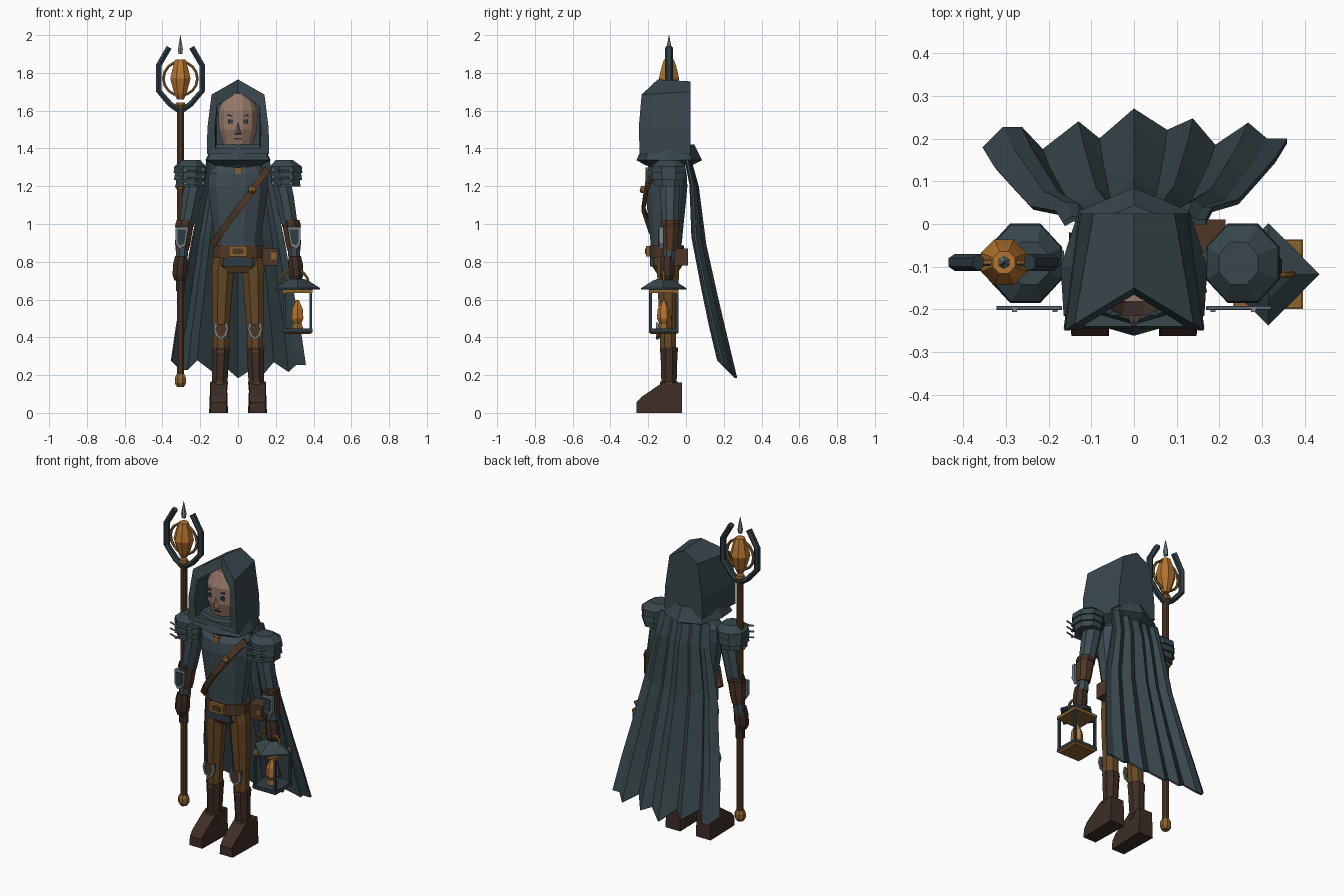
import bpy, bmesh, math
from mathutils import Vector as V

cube = bpy.data.objects.get("Cube")
if cube:
    bpy.data.objects.remove(cube)


def mat(name, hexcol):
    rgb = [int(hexcol[i:i + 2], 16) / 255 for i in (0, 2, 4)]
    col = [c / 12.92 if c < 0.04 else ((c + 0.055) / 1.055) ** 2.4 for c in rgb] + [1]
    m = bpy.data.materials.new(name)
    m.use_nodes = True
    m.diffuse_color = col
    m.node_tree.nodes["Principled BSDF"].inputs["Base Color"].default_value = col
    return m


cloth, tunic = mat("dark teal cloth", "38474c"), mat("slate tunic", "3e4c53")
iron, steel = mat("dark iron", "2f3c43"), mat("pale steel", "74848c")
gold, amber = mat("old gold", "8a6230"), mat("amber", "b5742f")
wool, leather = mat("tan wool", "664826"), mat("brown leather", "4f3727")
boot_hide, skin = mat("boot hide", "3e2d25"), mat("skin", "97796a")


def loft(name, rings, m, closed=False, caps=True):
    """Skin a list of equal closed rings."""
    bm = bmesh.new()
    vs = [[bm.verts.new(p) for p in r] for r in rings]
    n = len(vs[0])
    for a, b in zip(vs, vs[1:] + (vs[:1] if closed else [])):
        for i in range(n):
            bm.faces.new((a[i], a[(i + 1) % n], b[(i + 1) % n], b[i]))
    if caps and not closed:
        bm.faces.new(vs[0])
        bm.faces.new(vs[-1])
    bmesh.ops.recalc_face_normals(bm, faces=bm.faces)
    me = bpy.data.meshes.new(name)
    bm.to_mesh(me)
    bm.free()
    me.materials.append(m)
    ob = bpy.data.objects.new(name, me)
    bpy.context.collection.objects.link(ob)
    return ob


def stack(name, rows, m, y=-0.09, n=8, squash=1.0, turn=0.5):
    """Upright form from rows of (z, centre x, radius)."""
    ang = [(i + turn) * math.tau / n for i in range(n)]
    return loft(name, [[V((x + r * math.cos(a), y + r * squash * math.sin(a), z)) for a in ang]
                       for z, x, r in rows], m)


def sweep(name, pts, w, m, h=None, n=6, ref=(0, 1, 0), closed=False):
    """Bar or band along a path; w lies in the path plane, h along ref."""
    pts, k, h = [V(p) for p in pts], len(pts), h or w
    rings = []
    for i, p in enumerate(pts):
        a = pts[i - 1] if i or closed else p
        b = pts[(i + 1) % k] if closed or i < k - 1 else p
        t = (b - a).normalized()
        side = t.cross(V(ref)).normalized()
        up = side.cross(t)
        rings.append([p + side * w * math.cos((j + .5) * math.tau / n)
                      + up * h * math.sin((j + .5) * math.tau / n) for j in range(n)])
    return loft(name, rings, m, closed)


def plate(name, outline, y0, y1, m):
    """Flat x-z outline given thickness in y."""
    return loft(name, [[V((x, y, z)) for x, z in outline] for y in (y0, y1)], m)


def rect(x, z, w, h):
    return [(x - w, z - h), (x + w, z - h), (x + w, z + h), (x - w, z + h)]


def box(name, c, s, m):
    return plate(name, rect(c[0], c[2], s[0], s[2]), c[1] - s[1], c[1] + s[1], m)


# Torso, belt and hips
stack("tunic_body", [(.82, 0, .12), (.9, 0, .122), (1.0, 0, .137), (1.1, 0, .152), (1.2, 0, .166),
                     (1.27, 0, .16), (1.32, 0, .11), (1.38, 0, .07)], tunic, -.105, 12, .7)
stack("hips", [(.74, 0, .09), (.78, 0, .13), (.84, 0, .125)], wool, -.1, 10, .62)
stack("belt", [(.82, 0, .138), (.885, 0, .138)], leather, -.1, 12, .68)
plate("tunic_hem", rect(0, .797, .08, .022), -.19, -.17, iron)
plate("belt_buckle", rect(0, .855, .048, .028), -.212, -.19, gold)
plate("belt_buckle_inset", rect(0, .855, .03, .014), -.216, -.212, leather)
box("belt_pouch", (.17, -.03, .825), (.045, .04, .045), leather)
box("pouch_clasp", (.19, -.072, .83), (.014, .005, .018), gold)
sweep("chest_strap", [(.155, -.15, 1.29), (.085, -.21, 1.19), (0, -.226, 1.08), (-.08, -.19, .97),
                      (-.135, -.14, .89)], .024, leather, .014, 4)
stack("strap_buckle", [(1.165, .075, .016), (1.175, .075, .024), (1.2, .075, .016)], gold, -.222, 6)
plate("neck_clasp", [(-.02, 1.3), (.02, 1.3), (.015, 1.27), (0, 1.26), (-.015, 1.27)], -.215, -.17, gold)

# Head and face
stack("head", [(1.38, 0, .045), (1.42, 0, .08), (1.5, 0, .105), (1.6, 0, .107), (1.69, 0, .07)],
      skin, -.12, 12, .92)
loft("nose", [[V((-.018, -.21, 1.475)), V((.018, -.21, 1.475)), V((0, -.21, 1.55))],
              [V((-.005, -.238, 1.485)), V((.005, -.238, 1.485)), V((0, -.225, 1.51))]], skin)
plate("mouth", rect(0, 1.452, .02, .004), -.206, -.198, boot_hide)

# Hood: outer shell, rim and hollow inside
def arch(half):
    return [V(p) for p in half] + [V((-x, y, z)) for x, y, z in half[:0:-1]]


loft("hood", [arch(r) for r in (
    [(0, .025, 1.755), (.095, .025, 1.7), (.125, .025, 1.5), (.13, .025, 1.37)],
    [(0, -.15, 1.765), (.14, -.235, 1.685), (.162, -.25, 1.51), (.165, -.245, 1.37)],
    [(0, -.165, 1.7), (.112, -.235, 1.625), (.122, -.247, 1.51), (.118, -.24, 1.4)],
    [(0, -.1, 1.7), (.11, -.1, 1.625), (.115, -.1, 1.51), (.115, -.1, 1.4)])], cloth)
hem = arch([(0, -.262, 0), (.165, -.215, 0), (.172, -.1, 0), (.13, .03, 0), (0, .085, 0)])
loft("hood_collar", [[V((p.x * k, (p.y + .1) * k - .1, z)) for p in hem]
                     for z, k in ((1.31, .7), (1.338, 1), (1.42, .78))], cloth)
stack("scarf", [(1.29, 0, .1), (1.32, 0, .125), (1.36, 0, .11)], cloth, -.105, 10, .85)

# Pleated cape: columns of (spread, hem depth), rows of (height, depth, half width, pleat)
columns = [(-1, .175), (-.87, .222), (-.75, .222), (-.61, .17), (-.37, .235), (-.23, .195), (0, .265),
           (.22, .215), (.39, .242), (.54, .18), (.76, .232), (.88, .195), (1.02, .195)]
rows = [(1.34, .015, .165, .25), (1.2, .05, .18, .4), (.9, .08, .24, .7), (.6, .143, .29, .85),
        (.4, .188, .325, .95), (.2, .235, .352, 1)]
bm = bmesh.new()
grid = []
for z, y, w, k in rows:
    drop = (1.34 - z) / 1.14
    grid.append([bm.verts.new((u * w, y + (d - .235) * k, z + drop * (.25 - d))) for u, d in columns])
for a, b in zip(grid, grid[1:]):
    for i in range(len(a) - 1):
        bm.faces.new((a[i], b[i], b[i + 1], a[i + 1]))
cape_mesh = bpy.data.meshes.new("cape")
bm.to_mesh(cape_mesh)
bm.free()
cape_mesh.materials.append(cloth)
cape = bpy.data.objects.new("cape", cape_mesh)
bpy.context.collection.objects.link(cape)
thick = cape.modifiers.new("thickness", "SOLIDIFY")
thick.thickness, thick.offset = .012, 0

# Paired parts
for s, side in ((1, "left_"), (-1, "right_")):
    def pair(rows):
        return [(z, s * x, r) for z, x, r in rows]

    def flip(outline):
        return [(s * x, z) for x, z in outline]

    # Eyes and brows
    plate(side + "eye", rect(s * .04, 1.542, .013, .011), -.214, -.205, iron)
    plate(side + "brow", flip([(.022, 1.568), (.056, 1.572), (.056, 1.58), (.022, 1.576)]), -.214, -.205, iron)
    # Leg, knee and boot
    stack(side + "leg", pair([(.84, .072, .06), (.76, .08, .064), (.6, .086, .056), (.45, .09, .047),
                              (.32, .092, .045)]), wool, -.095)
    stack(side + "boot_shaft", pair([(.12, .098, .046), (.17, .096, .044), (.3, .092, .048), (.345, .092, .052)]),
          boot_hide)
    stack(side + "boot_strap", pair([(.15, .1, .052), (.165, .1, .05)]), leather)
    foot = [(-.02, 0, .05), (-.02, .16, .044), (-.125, .16, .042), (-.235, .085, .042), (-.262, .055, .04),
            (-.262, 0, .044)]
    loft(side + "boot_foot", [[V((s * .103 + e * w, y, z)) for y, z, w in foot] for e in (-1, 1)], boot_hide)
    plate(side + "knee_pad", flip([(.062, .47), (.118, .47), (.115, .42), (.09, .395), (.065, .42)]),
          -.155, -.12, leather)
    sweep(side + "knee_trim", [(s * x, -.152, z) for x, z in (
        (.064, .478), (.056, .445), (.066, .41), (.09, .393), (.114, .41), (.124, .445), (.116, .478))], .008, steel, n=4)
    # Arm, bracer and glove
    stack(side + "sleeve", pair([(1.28, .215, .055), (1.15, .245, .054), (1.0, .272, .047)]), tunic, -.085)
    stack(side + "bracer", pair([(.86, .296, .038), (.9, .292, .044), (.99, .283, .051), (1.02, .28, .05)]),
          leather, -.085)
    stack(side + "bracer_band", pair([(.985, .283, .054), (1.005, .281, .054)]), boot_hide, -.085)
    shield = [(.262, .985), (.33, .985), (.332, .9), (.312, .868), (.278, .885)]
    plate(side + "bracer_plate_rim", flip(shield), -.143, -.12, steel)
    plate(side + "bracer_plate", flip([(.298 + (x - .298) * .68, .932 + (z - .932) * .75) for x, z in shield]),
          -.149, -.143, iron)
    stack(side + "wrist", pair([(.8, .3, .034), (.87, .295, .035)]), tunic)
    stack(side + "glove", pair([(.7, .308, .03), (.73, .308, .042), (.79, .304, .042), (.83, .3, .036)]),
          boot_hide, -.1)
    # Layered shoulder guard with steel edging
    for i, rows_ in enumerate(([(1.27, .255, .093), (1.305, .254, .09), (1.338, .245, .05)],
                               [(1.232, .257, .09), (1.275, .255, .084)],
                               [(1.198, .258, .078), (1.24, .256, .078)])):
        stack(f"{side}shoulder_lame_{i + 1}", pair(rows_), cloth, -.092, 8, 1.08)
        z = 1.285 - i * .036
        sweep(f"{side}shoulder_trim_{i + 1}", [(s * x, -.197, z + dz) for x, dz in (
            (.17, .01), (.215, 0), (.275, 0), (.322, .01))], .005, steel)
        for x in (.185, .28):
            box(f"{side}shoulder_rivet", (s * x, -.2, z), (.006, .006, .006), steel)

# Staff
sx = -.305
def staff_part(name, rows, m, n=8):
    stack(name, [(z, sx, r) for z, r in rows], m, n=n)


staff_part("staff_shaft", [(.19, .02), (1.64, .02)], leather)
staff_part("staff_ferrule", [(.138, .02), (.158, .032), (.185, .032), (.205, .022)], gold)
staff_part("staff_grip", [(.645, .026), (.72, .026)], boot_hide)
for z in (1.2, 1.63):
    staff_part("staff_collar", [(z - .014, .024), (z, .031), (z + .014, .024)], gold)
staff_part("staff_crystal", [(1.66, .02), (1.69, .035), (1.77, .058), (1.83, .043), (1.872, .028)], amber)
staff_part("staff_spike", [(1.9, .012), (1.925, .015), (2.0, .001)], steel, 6)
sweep("staff_ring", [(sx + .09 * math.cos(a), -.09, 1.77 + .09 * math.sin(a))
                     for a in (i * math.tau / 16 for i in range(16))], .008, gold, closed=True)
for s in (-1, 1):
    sweep("staff_prong", [(sx + s * x, -.09, z) for x, z in (
        (.005, 1.6), (.055, 1.635), (.115, 1.705), (.115, 1.84), (.06, 1.935))], .017, iron, .02, 6)

# Lantern
lx, ly = .315, -.118
def lantern_part(name, rows, m, n=4, turn=.5):
    stack(name, [(z, lx, r) for z, r in rows], m, ly, n, 1, turn)


lantern_part("lantern_roof", [(.652, .12), (.66, .12), (.7, .058), (.71, .03)], cloth, turn=0)
lantern_part("lantern_top_frame", [(.635, .112), (.653, .112)], gold)
lantern_part("lantern_base", [(.428, .112), (.447, .112)], iron)
lantern_part("lantern_foot", [(.418, .095), (.428, .115)], gold)
for px in (-1, 1):
    for py in (-1, 1):
        box("lantern_post", (lx + px * .07, ly + py * .07, .54), (.007, .007, .1), iron)
lantern_part("lantern_candle_cup", [(.445, .035), (.475, .025)], gold, 6)
lantern_part("lantern_flame", [(.47, .02), (.5, .036), (.55, .032), (.598, .008)], amber, 6)
sweep("lantern_handle", [(lx - .02 + .078 * math.cos(a), ly, .685 + .075 * math.sin(a))
                         for a in (i * math.pi / 8 for i in range(9))], .008, gold)
